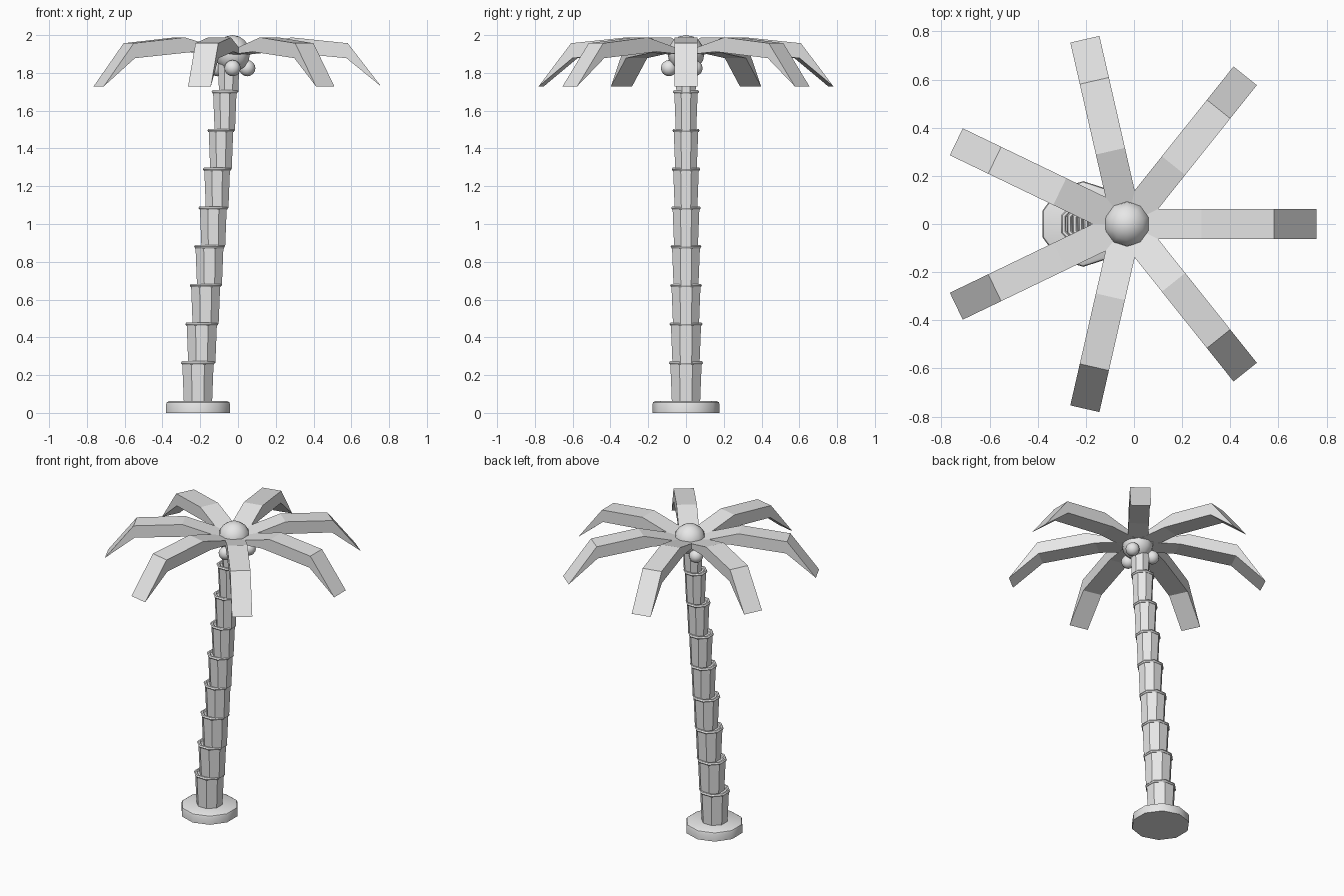
import bpy, bmesh, math
from mathutils import Matrix, Vector

if "Cube" in bpy.data.objects:
    bpy.data.objects.remove(bpy.data.objects["Cube"])

grey = bpy.data.materials.new("light_grey")
grey.diffuse_color = (0.8, 0.8, 0.8, 1)
grey.use_nodes = True
grey.node_tree.nodes["Principled BSDF"].inputs["Base Color"].default_value = grey.diffuse_color
CROWN_X = -0.029


def finish(name, bm, smooth=None):
    bmesh.ops.recalc_face_normals(bm, faces=bm.faces)
    mesh = bpy.data.meshes.new(name)
    bm.to_mesh(mesh)
    bm.free()
    mesh.materials.append(grey)
    ob = bpy.data.objects.new(name, mesh)
    bpy.context.collection.objects.link(ob)
    if smooth:
        bpy.ops.object.select_all(action='DESELECT')
        ob.select_set(True)
        bpy.context.view_layer.objects.active = ob
        bpy.ops.object.shade_smooth_by_angle(angle=math.radians(smooth))
    return ob


def lathe(name, profile, sides, turn, centre, closed=False, smooth=None):
    """Spin (radius, z) points round a vertical axis; caps the ends unless closed."""
    bm = bmesh.new()
    loops = []
    for r, z in profile:
        loops.append([bm.verts.new((centre[0] + r * math.cos(turn + k * math.tau / sides),
                                    centre[1] + r * math.sin(turn + k * math.tau / sides), z))
                      for k in range(sides)])
    n = len(loops)
    for i in range(n if closed else n - 1):
        a, b = loops[i], loops[(i + 1) % n]
        for k in range(sides):
            j = (k + 1) % sides
            bm.faces.new((a[k], a[j], b[j], b[k]))
    if not closed:
        bm.faces.new(loops[0])
        bm.faces.new(loops[-1])
    return finish(name, bm, smooth)


def ball(name, pos, radius, segments, rings):
    bm = bmesh.new()
    bmesh.ops.create_uvsphere(bm, u_segments=segments, v_segments=rings, radius=radius,
                              matrix=Matrix.Translation(pos))
    return finish(name, bm, 60)


# Round foot with a softened rim
lathe("base", [(0.178, 0), (0.178, 0.045), (0.174, 0.056), (0.163, 0.062)], 10,
      math.pi / 2, (-0.211, 0), smooth=40)

# Leaning trunk: flared upright segments, each stepped sideways, with a ring on top
FLAT = 1 / math.cos(math.pi / 8)
for i in range(9):
    x = -0.212 + 0.0203 * i
    z0, z1 = 0.06 + 0.205 * i, 0.06 + 0.205 * (i + 1)
    shrink = 0.003 * i
    lathe(f"trunk_segment_{i + 1}", [((0.075 - shrink) * FLAT, z0), ((0.083 - shrink) * FLAT, z1)],
          8, math.pi / 8, (x, 0))
    major = (0.080 - shrink) * FLAT
    tube = [(major + 0.011 * math.cos(t * math.tau / 6), z1 + 0.010 * math.sin(t * math.tau / 6))
            for t in range(6)]
    lathe(f"trunk_ring_{i + 1}", tube, 8, math.pi / 8, (x, 0), closed=True, smooth=40)

# Crown ball
ball("crown", (CROWN_X, 0, 1.9025), 0.0975, 10, 8)

# Three nuts hanging under the crown
for i in range(3):
    a = math.radians(-90 + 120 * i)
    ball(f"nut_{i + 1}", (CROWN_X + 0.09 * math.cos(a), 0.09 * math.sin(a), 1.825), 0.043, 12, 8)

# Seven bent fronds: a side profile (distance, height) given width
profile = [(0.0, 1.90), (0.31, 1.988), (0.61, 1.957), (0.787, 1.728), (0.603, 1.878),
           (0.25, 1.912), (0.0, 1.892)]
quads = [(0, 1, 5, 6), (1, 2, 4, 5), (2, 3, 4)]
for i in range(7):
    turn = Matrix.Translation((CROWN_X, 0, 0)) @ Matrix.Rotation(math.tau * i / 7, 4, 'Z')
    bm = bmesh.new()
    left, right = [[bm.verts.new(turn @ Vector((r, s * 0.062, z))) for r, z in profile]
                   for s in (1, -1)]
    n = len(profile)
    for k in range(n):
        j = (k + 1) % n
        bm.faces.new((left[k], left[j], right[j], right[k]))
    for q in quads:
        for side in (left, right):
            bm.faces.new([side[k] for k in q])
    finish(f"frond_{i + 1}", bm)
